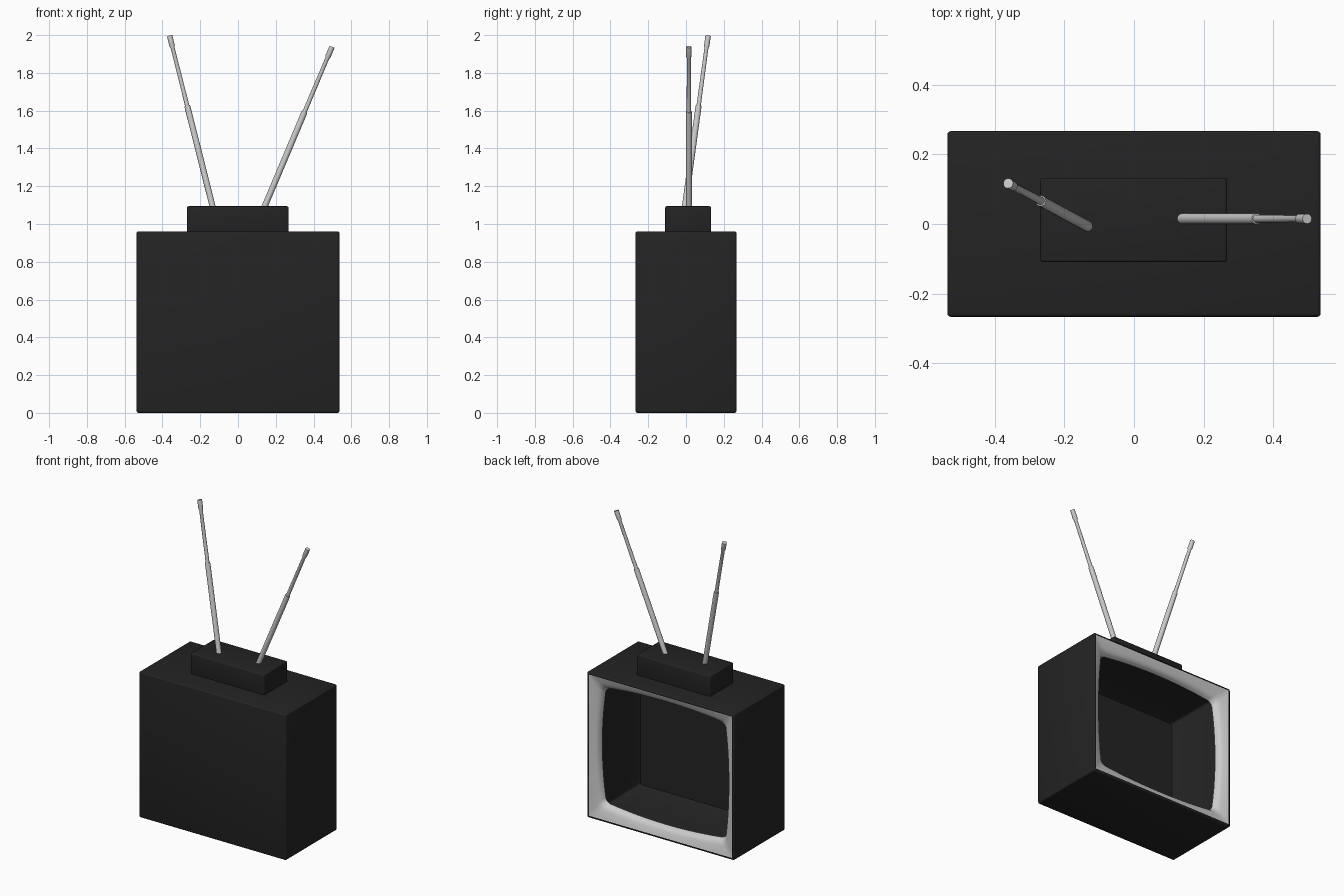
import bpy, bmesh, math
from mathutils import Vector

if "Cube" in bpy.data.objects:
    bpy.data.objects.remove(bpy.data.objects["Cube"])

dark = bpy.data.materials.new("dark_plastic")
dark.diffuse_color = (0.017, 0.017, 0.017, 1)
dark.use_nodes = True
dark.node_tree.nodes["Principled BSDF"].inputs["Base Color"].default_value = dark.diffuse_color


def finish(name, bm, mat=None, angle=40):
    me = bpy.data.meshes.new(name)
    bm.to_mesh(me)
    bm.free()
    ob = bpy.data.objects.new(name, me)
    bpy.context.collection.objects.link(ob)
    if mat:
        me.materials.append(mat)
    bpy.ops.object.select_all(action='DESELECT')
    ob.select_set(True)
    bpy.context.view_layer.objects.active = ob
    bpy.ops.object.shade_smooth_by_angle(angle=math.radians(angle))
    return ob


def rounded_box(name, lo, hi, bevel, open_back=False):
    bm = bmesh.new()
    bmesh.ops.create_cube(bm, size=1)
    lo, hi = Vector(lo), Vector(hi)
    for v in bm.verts:
        v.co = Vector([lo[i] + (v.co[i] + 0.5) * (hi[i] - lo[i]) for i in range(3)])
    bmesh.ops.bevel(bm, geom=bm.edges[:], offset=bevel, segments=3,
                    profile=0.5, affect='EDGES')
    if open_back:
        bm.normal_update()
        back = max(bm.faces, key=lambda f: f.calc_center_median().y)
        bmesh.ops.inset_region(bm, faces=[back], thickness=0.006)
        bmesh.ops.delete(bm, geom=[back], context='FACES')
    return finish(name, bm, dark)


def loft(name, rings, cap_start=False, cap_end=False, closed=False, mat=None, angle=40):
    bm = bmesh.new()
    loops = [[bm.verts.new(p) for p in ring] for ring in rings]
    n = len(loops[0])
    for a, b in zip(loops, loops[1:]):
        for i in range(n):
            j = (i + 1) % n
            bm.faces.new((b[i], b[j], a[j], a[i]))
    if cap_start:
        bm.faces.new(loops[0])
    if cap_end:
        bm.faces.new(loops[-1][::-1])
    if closed:
        bmesh.ops.recalc_face_normals(bm, faces=bm.faces[:])
    return finish(name, bm, mat, angle)


def outline(hx, hz, bulge, r, arc=6, side=10):
    """Rounded rectangle whose sides bow outwards by bulge."""
    uv = []
    for k in range(4):
        def turn(u, v):
            for _ in range(k):
                u, v = -v, u
            return u, v
        for s in range(1, side):
            uv.append(turn(1, (1 - r) * (2 * s / side - 1)))
        for s in range(arc + 1):
            a = math.pi / 2 * s / arc
            uv.append(turn(1 - r + r * math.cos(a), 1 - r + r * math.sin(a)))
    return [(u * (hx + bulge * (1 - v * v)), v * (hz + bulge * (1 - u * u)))
            for u, v in uv]


W, D, H = 0.537, 0.267, 0.961
MID = H / 2

# Cabinet, open at the screen side, and the antenna base on top
rounded_box("cabinet", (-W, -D, 0), (W, D, H), 0.01, open_back=True)
rounded_box("antenna_base", (-0.27, -0.11, H - 0.01), (0.268, 0.133, 1.094), 0.008)

# Screen surround sloping in to a bowed opening
outer = outline(0.530, 0.474, 0, 0.03)
inner = outline(0.437, 0.378, 0.03, 0.08)
rings = []
for f, y in [(0, 0.26), (0.2, 0.256), (0.6, 0.246), (0.8, 0.238), (0.92, 0.226), (1, 0.205)]:
    rings.append([(a[0] + (b[0] - a[0]) * f, y, MID + a[1] + (b[1] - a[1]) * f)
                  for a, b in zip(outer, inner)])
loft("screen_surround", rings)

# Dark recess behind the surround, running to the far wall of the cabinet
well = outline(0.515, 0.46, 0, 0.03)
rings = [[(x, 0.205, MID + z) for x, z in inner]]
rings += [[(x * s, y, MID + z * s) for x, z in well]
          for s, y in [(1, 0.20), (1, -0.225), (0.98, -0.245)]]
loft("screen_recess", rings, cap_end=True, mat=dark)


# Telescopic antennas: thick lower tube, thin upper tube, end knob
def antenna(name, base, tip, joint, sides=16):
    base, tip = Vector(base), Vector(tip)
    length = (tip - base).length
    turn = (tip - base).to_track_quat('Z', 'Y')
    j = joint * length
    profile = [(-0.03, 0.016), (j - 0.015, 0.016), (j, 0.0155), (j, 0.0115),
               (length - 0.065, 0.0105), (length - 0.055, 0.0145), (length, 0.0145)]
    rings = [[base + turn @ Vector((r * math.cos(2 * math.pi * i / sides),
                                    r * math.sin(2 * math.pi * i / sides), t))
              for i in range(sides)] for t, r in profile]
    loft(name, rings, True, True, closed=True)


antenna("antenna_left", (-0.134, -0.006, 1.09), (-0.362, 0.117, 1.996), 0.59)
antenna("antenna_right", (0.14, 0.015, 1.09), (0.498, 0.015, 1.938), 0.595)
